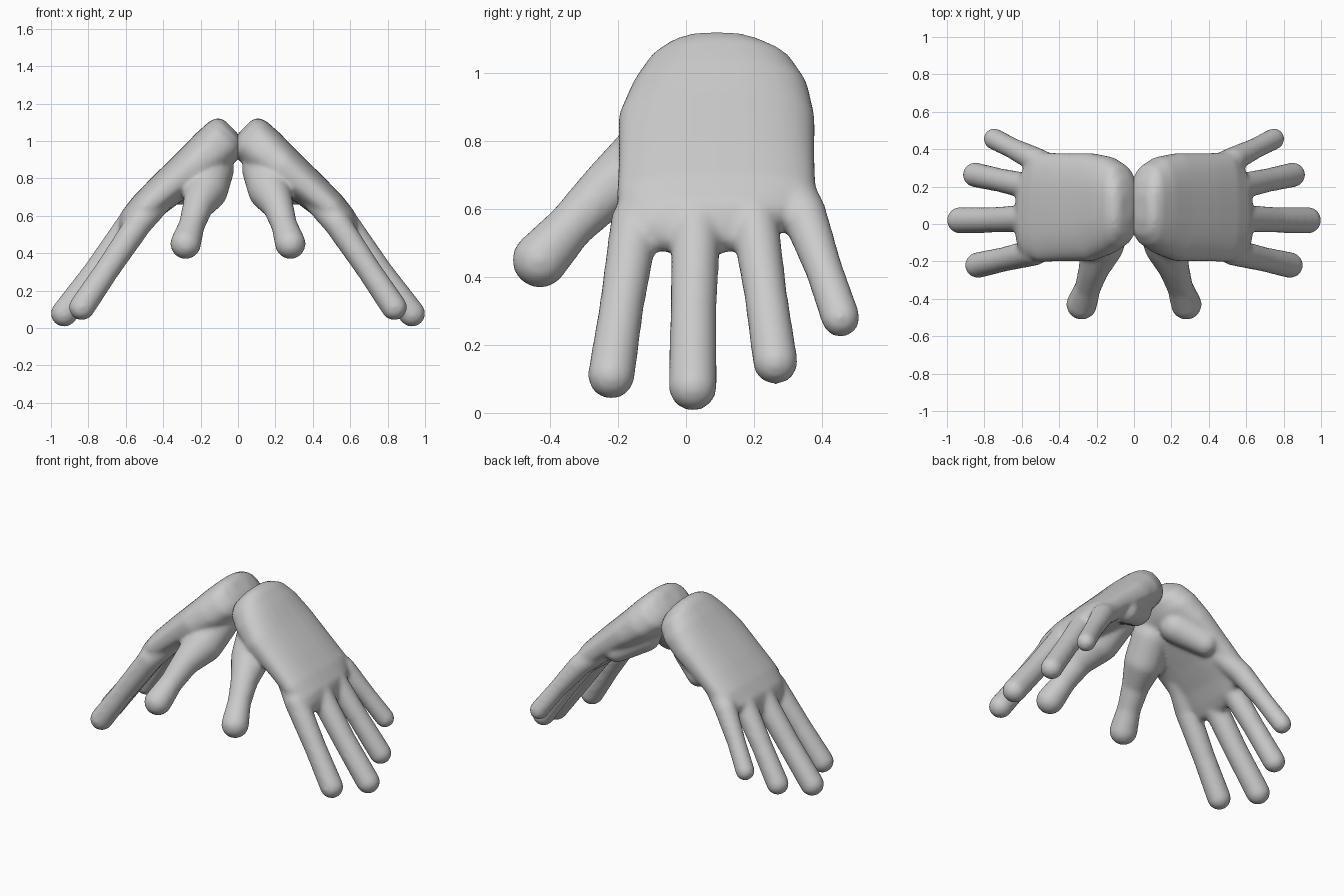
import bpy, bmesh, math
from mathutils import Vector

if "Cube" in bpy.data.objects:
    bpy.data.objects.remove(bpy.data.objects["Cube"])

skin = bpy.data.materials.new("light_grey")
skin.diffuse_color = (0.6, 0.6, 0.6, 1)
skin.use_nodes = True
skin.node_tree.nodes["Principled BSDF"].inputs["Base Color"].default_value = skin.diffuse_color

# Palm sections along the slope: distance, centre y, half width, centre height, half thickness
PALM = [(-.735, .09, .07, .79, .05), (-.715, .09, .15, .775, .10), (-.67, .10, .215, .765, .125),
        (-.58, .10, .26, .765, .13), (-.45, .09, .29, .775, .118), (-.25, .09, .29, .795, .10),
        (-.10, .09, .295, .805, .088), (0, .07, .25, .80, .08), (.05, .03, .19, .788, .062),
        (.085, .03, .12, .78, .04)]

# Digits and fleshy mounds: x, y, z, radius along each
CHAINS = [
    [(.42, -.09, .68, .07), (.53, -.15, .56, .073), (.70, -.19, .31, .066), (.835, -.22, .11, .070)],  # index
    [(.44, .03, .69, .07), (.56, .03, .58, .074), (.76, .022, .30, .069), (.93, .02, .077, .072)],     # middle
    [(.44, .16, .69, .07), (.56, .20, .58, .071), (.72, .235, .345, .064), (.85, .263, .15, .067)],    # ring
    [(.42, .29, .69, .07), (.53, .345, .59, .068), (.65, .405, .425, .056), (.748, .455, .28, .058)],  # little
    [(.14, 0, .85, .12), (.17, -.11, .74, .118), (.213, -.235, .655, .083), (.247, -.34, .55, .07),
     (.28, -.43, .45, .083)],                                                                          # thumb
    [(.16, .20, .83, .10), (.30, .29, .73, .075)],                                                     # heel
]


def add_palm(bm, n=28):
    r = math.sqrt(.5)
    rings = []
    for u, yc, hy, nc, ht in PALM:
        ring = []
        for i in range(n):
            a = 2 * math.pi * i / n
            c, s = math.cos(a), math.sin(a)
            y = yc + hy * math.copysign(abs(c) ** .8, c)
            h = nc + ht * math.copysign(abs(s) ** .8, s)
            ring.append(bm.verts.new(((u + h) * r, y, (h - u) * r)))
        rings.append(ring)
    for a, b in zip(rings, rings[1:]):
        for i in range(n):
            j = (i + 1) % n
            bm.faces.new((a[i], a[j], b[j], b[i]))
    bm.faces.new(rings[0][::-1])
    bm.faces.new(rings[-1])


def add_capsule(bm, a, b):
    # Tapered capsule: hull of two spheres, copied into the hand mesh
    tmp = bmesh.new()
    for x, y, z, rad in (a, b):
        ball = bmesh.ops.create_icosphere(tmp, subdivisions=3, radius=rad)
        bmesh.ops.translate(tmp, verts=ball["verts"], vec=Vector((x, y, z)))
    res = bmesh.ops.convex_hull(tmp, input=tmp.verts[:])
    inner = [v for v in res["geom_interior"] if isinstance(v, bmesh.types.BMVert)]
    bmesh.ops.delete(tmp, geom=inner, context='VERTS')
    me = bpy.data.meshes.new("capsule")
    tmp.to_mesh(me)
    tmp.free()
    bm.from_mesh(me)
    bpy.data.meshes.remove(me)


def make_hand(name, side):
    bm = bmesh.new()
    add_palm(bm)
    for chain in CHAINS:
        for a, b in zip(chain, chain[1:]):
            add_capsule(bm, a, b)
    for v in bm.verts:
        v.co.x *= side
    bmesh.ops.recalc_face_normals(bm, faces=bm.faces[:])
    me = bpy.data.meshes.new(name)
    bm.to_mesh(me)
    bm.free()
    me.materials.append(skin)
    ob = bpy.data.objects.new(name, me)
    bpy.context.collection.objects.link(ob)
    # Fuse the parts into one skin and soften the joins
    fuse = ob.modifiers.new("fuse", 'REMESH')
    fuse.mode = 'VOXEL'
    fuse.voxel_size = .012
    fuse.use_smooth_shade = True
    soft = ob.modifiers.new("soften", 'SMOOTH')
    soft.factor = .5
    soft.iterations = 14


make_hand("right_hand", 1)
make_hand("left_hand", -1)
